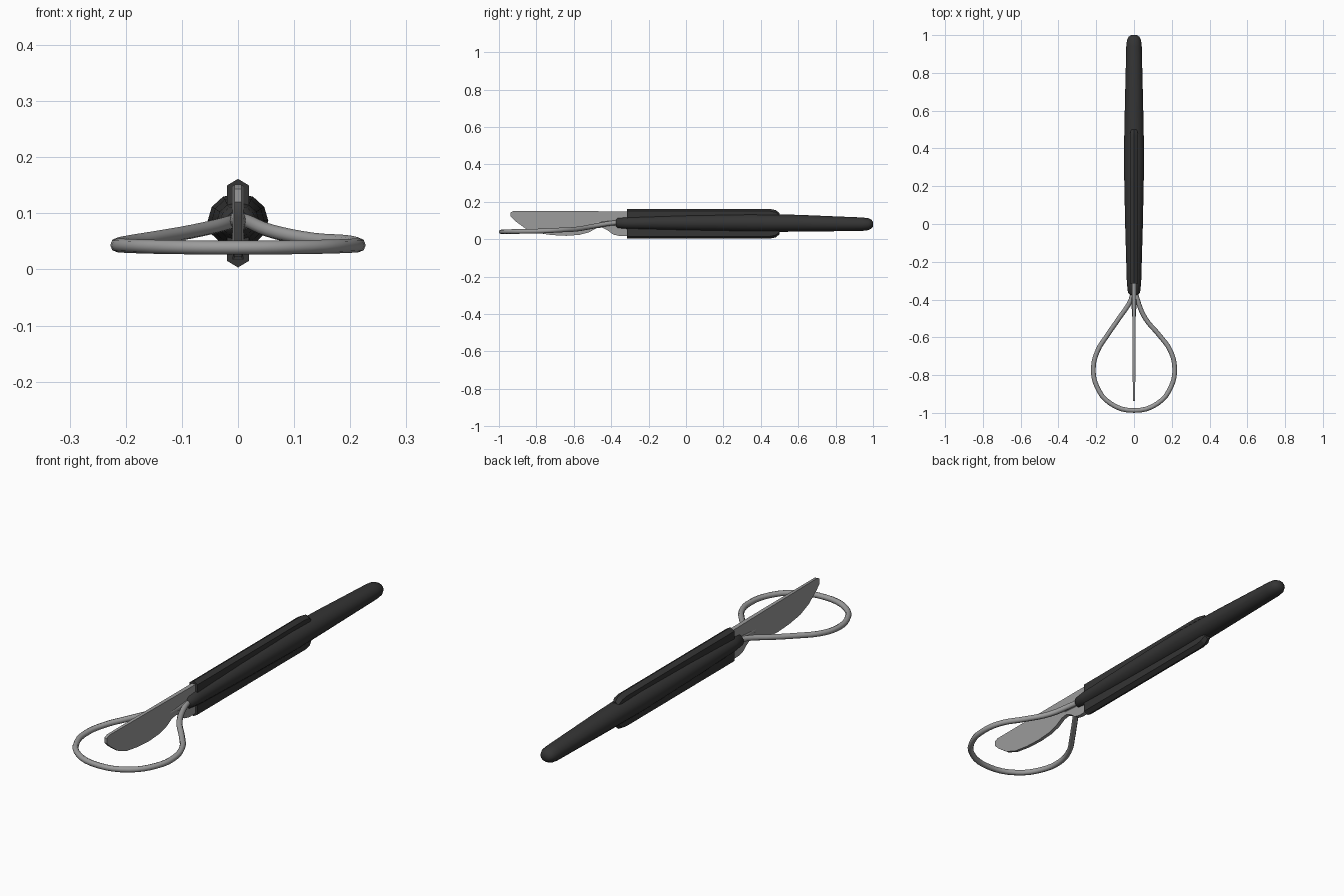
import bpy, bmesh, math

cube = bpy.data.objects.get("Cube")
if cube:
    bpy.data.objects.remove(cube)


def material(name, value):
    mat = bpy.data.materials.new(name)
    mat.use_nodes = True
    colour = (value, value, value, 1)
    mat.diffuse_color = colour
    mat.node_tree.nodes["Principled BSDF"].inputs["Base Color"].default_value = colour
    return mat


BLACK = material("black rubber", 0.035)
STEEL = material("steel grey", 0.33)


def finish(name, bm, mat, angle):
    bmesh.ops.recalc_face_normals(bm, faces=bm.faces)
    mesh = bpy.data.meshes.new(name)
    bm.to_mesh(mesh)
    bm.free()
    mesh.materials.append(mat)
    obj = bpy.data.objects.new(name, mesh)
    bpy.context.collection.objects.link(obj)
    bpy.ops.object.select_all(action="DESELECT")
    bpy.context.view_layer.objects.active = obj
    obj.select_set(True)
    bpy.ops.object.shade_smooth_by_angle(angle=math.radians(angle))
    return obj


def loft(name, rings, mat, angle=40):
    """Skin a series of closed rings and cap both ends."""
    bm = bmesh.new()
    loops = [[bm.verts.new(p) for p in ring] for ring in rings]
    for a, b in zip(loops, loops[1:]):
        for i in range(len(a)):
            j = (i + 1) % len(a)
            bm.faces.new((a[i], a[j], b[j], b[i]))
    bm.faces.new(loops[0])
    bm.faces.new(loops[-1])
    return finish(name, bm, mat, angle)


def oval(y, rx, rz, z, sides=12):
    turns = [math.tau * i / sides for i in range(sides)]
    return [(rx * math.cos(t), y, z + rz * math.sin(t)) for t in turns]


# Tapered round handle: y, half width, half height, centre height
handle = [(-0.375, 0.022, 0.018, 0.086), (-0.365, 0.032, 0.028, 0.086),
          (-0.31, 0.038, 0.034, 0.086), (0.0, 0.047, 0.043, 0.087),
          (0.35, 0.054, 0.049, 0.087), (0.6, 0.049, 0.045, 0.085),
          (0.94, 0.041, 0.036, 0.08), (0.975, 0.037, 0.032, 0.08),
          (0.992, 0.028, 0.023, 0.08), (1.0, 0.014, 0.012, 0.08)]
loft("handle", [oval(*s) for s in handle], BLACK)


# Flat grip running through the handle, with ridged edges and a tapered end
def grip_ring(y, half, w=0.02):
    m = 0.0825
    return [(0, y, m + half), (w, y, m + half - 0.012), (w, y, m - half + 0.012),
            (0, y, m - half), (-w, y, m - half + 0.012), (-w, y, m + half - 0.012)]


loft("flat_grip", [grip_ring(-0.315, 0.079), grip_ring(0.45, 0.079),
                   grip_ring(0.48, 0.073), grip_ring(0.5, 0.056, 0.015)], BLACK, 25)

# Knife blade: side outline (y, z), thinning towards the tip
outline = [(-0.28, 0.148), (-0.6, 0.15), (-0.92, 0.151), (-0.938, 0.143),
           (-0.937, 0.12), (-0.915, 0.098), (-0.86, 0.058), (-0.8, 0.034),
           (-0.72, 0.022), (-0.64, 0.018), (-0.57, 0.023), (-0.52, 0.036),
           (-0.48, 0.058), (-0.45, 0.062), (-0.42, 0.048), (-0.39, 0.025),
           (-0.36, 0.018), (-0.28, 0.018)]
bm = bmesh.new()
sides = []
for s in (-1, 1):
    sides.append([bm.verts.new((s * (0.006 + 0.006 * (y + 0.94)), y, z)) for y, z in outline])
    bm.faces.new(sides[-1])
for i in range(len(outline)):
    j = (i + 1) % len(outline)
    bm.faces.new((sides[0][i], sides[0][j], sides[1][j], sides[1][i]))
finish("blade", bm, STEEL, 30)

# Pointed pin at the front of the handle
loft("centre_pin", [oval(-0.34, 0.02, 0.02, 0.086), oval(-0.42, 0.014, 0.014, 0.086),
                    oval(-0.6, 0.002, 0.002, 0.085)], STEEL)

# Wire loop with both ends set in the handle
path = [(-0.004, -0.34, 0.088), (-0.016, -0.4, 0.083), (-0.08, -0.5, 0.068),
        (-0.142, -0.59, 0.057), (-0.192, -0.67, 0.049), (-0.215, -0.76, 0.044),
        (-0.197, -0.86, 0.042), (-0.125, -0.95, 0.04), (0, -0.987, 0.039),
        (0.125, -0.95, 0.04), (0.197, -0.86, 0.042), (0.215, -0.76, 0.044),
        (0.192, -0.67, 0.049), (0.135, -0.59, 0.053), (0.06, -0.5, 0.068),
        (0.018, -0.4, 0.085), (0.004, -0.34, 0.088)]
curve = bpy.data.curves.new("wire_loop", "CURVE")
curve.dimensions = "3D"
curve.bevel_depth = 0.0125
curve.bevel_resolution = 2
curve.resolution_u = 4
curve.use_fill_caps = True
spline = curve.splines.new("BEZIER")
spline.bezier_points.add(len(path) - 1)
for point, co in zip(spline.bezier_points, path):
    point.co = co
    point.handle_left_type = point.handle_right_type = "AUTO"
curve.materials.append(STEEL)
bpy.context.collection.objects.link(bpy.data.objects.new("wire_loop", curve))
